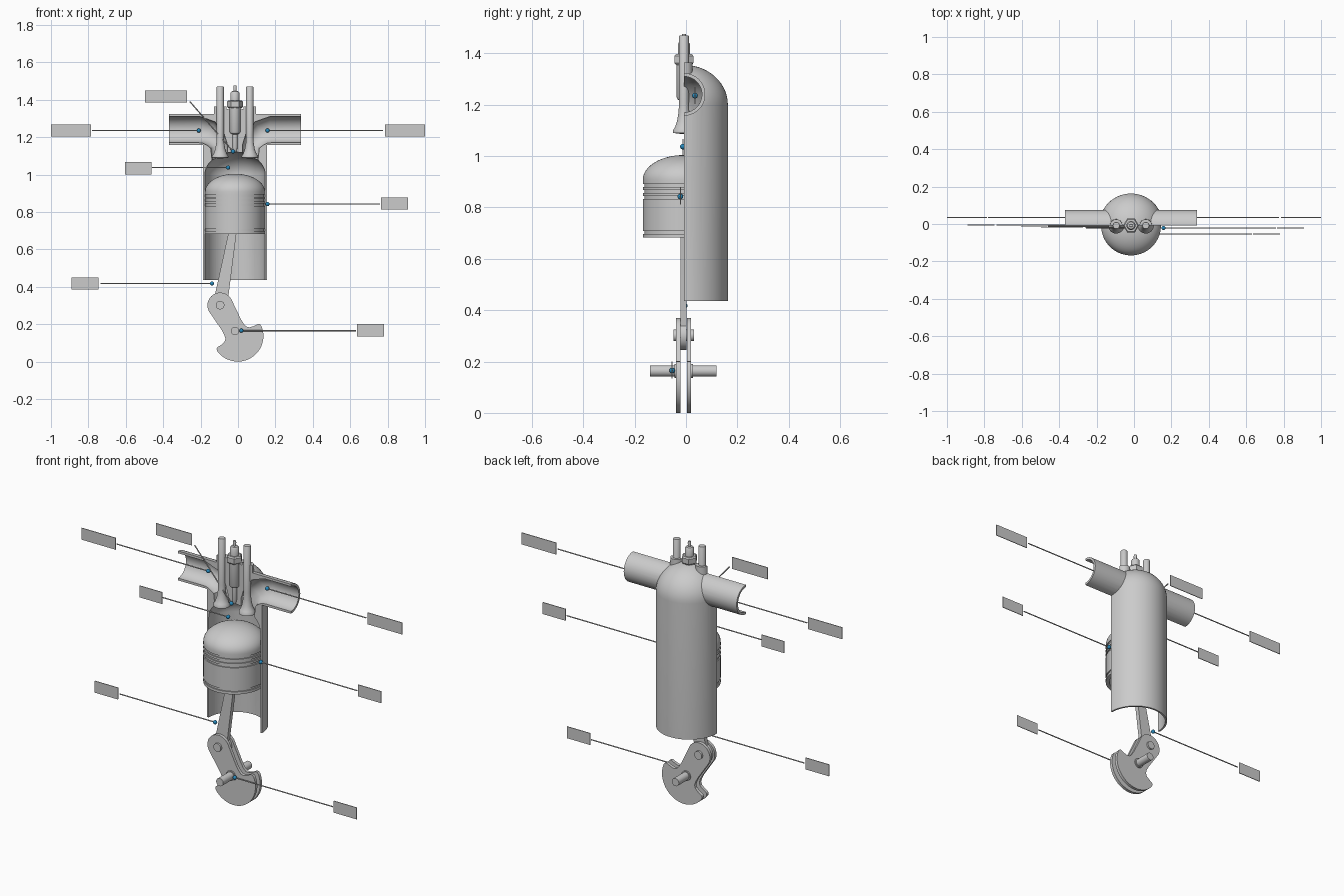
import bpy, bmesh
from math import sin, cos, pi, radians
from mathutils import Vector

if "Cube" in bpy.data.objects:
    bpy.data.objects.remove(bpy.data.objects["Cube"])

XC, YC = -0.016, -0.008          # cylinder axis
YK = -0.0095                     # crank mid plane


def finish(name, bm, angle=35):
    bmesh.ops.remove_doubles(bm, verts=bm.verts, dist=1e-5)
    bmesh.ops.recalc_face_normals(bm, faces=bm.faces)
    me = bpy.data.meshes.new(name)
    bm.to_mesh(me)
    bm.free()
    ob = bpy.data.objects.new(name, me)
    bpy.context.collection.objects.link(ob)
    smooth(ob, angle)
    return ob


def smooth(ob, angle=35):
    bpy.ops.object.select_all(action='DESELECT')
    ob.select_set(True)
    bpy.context.view_layer.objects.active = ob
    bpy.ops.object.shade_smooth_by_angle(angle=radians(angle))


def revolve(name, profile, x=XC, y=YC, segs=64):
    """Turn a list of (radius, z) about a vertical axis."""
    bm = bmesh.new()
    vs = [bm.verts.new((x + r, y, z)) for r, z in profile]
    es = [bm.edges.new(p) for p in zip(vs, vs[1:])]
    bmesh.ops.spin(bm, geom=vs + es, cent=(x, y, 0), axis=(0, 0, 1),
                   angle=2 * pi, steps=segs)
    return finish(name, bm)


def sweep(name, pts, radii, segs=32):
    """Round tube through points, closed at both ends."""
    pts = [Vector(p) for p in pts]
    bm = bmesh.new()
    rings = []
    for i, p in enumerate(pts):
        t = (pts[min(i + 1, len(pts) - 1)] - pts[max(i - 1, 0)]).normalized()
        b = Vector((1, 0, 0)) if abs(t.y) > 0.9 else Vector((0, 1, 0))
        n = b.cross(t).normalized()
        rings.append([bm.verts.new(p + radii[i] * (n * cos(a) + b * sin(a)))
                      for a in (2 * pi * k / segs for k in range(segs))])
    for r0, r1 in zip(rings, rings[1:]):
        for k in range(segs):
            j = (k + 1) % segs
            bm.faces.new((r0[k], r0[j], r1[j], r1[k]))
    bm.faces.new(rings[0])
    bm.faces.new(rings[-1])
    return finish(name, bm)


def rod(name, a, b, r, segs=32):
    return sweep(name, [a, b], [r, r], segs)


def prism(name, outline, y0, y1):
    """Extrude an (x, z) outline along y."""
    bm = bmesh.new()
    f = bm.faces.new([bm.verts.new((x, y0, z)) for x, z in outline])
    g = bmesh.ops.extrude_face_region(bm, geom=[f])['geom']
    bmesh.ops.translate(bm, vec=(0, y1 - y0, 0),
                        verts=[v for v in g if isinstance(v, bmesh.types.BMVert)])
    return finish(name, bm, 25)


def boolean(ob, tool, op):
    m = ob.modifiers.new('bool', 'BOOLEAN')
    m.operation, m.solver, m.object = op, 'EXACT', tool
    bpy.context.view_layer.objects.active = ob
    bpy.ops.object.modifier_apply(modifier=m.name)
    bpy.data.objects.remove(tool)


def dome(r, z, h, n=14):
    return [(r * sin(a), z + h * cos(a)) for a in (pi / 2 * k / n for k in range(n + 1))]


# Cylinder block with domed head, ports and guides, cut open at the front
block = revolve('cylinder_block', dome(0.171, 1.2, 0.155) + [(0.171, 0.435), (0, 0.435)])
boolean(block, rod('pipe', (XC - 0.352, YC, 1.24), (XC + 0.352, YC, 1.24), 0.083, 48), 'UNION')
for s in (-1, 1):
    boolean(block, revolve('guide', [(0, 1.365), (0.033, 1.365), (0.036, 1.24), (0, 1.24)],
                           XC + s * 0.079, segs=32), 'UNION')
boolean(block, revolve('bore', dome(0.161, 1.0, 0.12) + [(0.161, 0.4), (0, 0.4)]), 'DIFFERENCE')
port = [(0.4, 1.24, 0.07), (0.19, 1.24, 0.07), (0.14, 1.225, 0.066),
        (0.105, 1.19, 0.056), (0.085, 1.15, 0.046), (0.079, 1.06, 0.042)]
for s in (-1, 1):
    boolean(block, sweep('port', [(XC + s * x, YC, z) for x, z, r in port],
                         [r for x, z, r in port], 40), 'DIFFERENCE')
boolean(block, prism('front_cut', [(-1, -1), (1, -1), (1, 2), (-1, 2)], -1, YC), 'DIFFERENCE')
smooth(block)

# Valves
for s, name in ((-1, 'intake_valve'), (1, 'exhaust_valve')):
    revolve(name, [(0, 1.47), (0.017, 1.47), (0.019, 1.467), (0.019, 1.21), (0.021, 1.17),
                   (0.027, 1.135), (0.036, 1.11), (0.043, 1.1), (0.043, 1.09), (0, 1.085)],
            XC + s * 0.079, segs=32)

# Injector
revolve('injector_body', [(0, 1.475), (0.007, 1.475), (0.009, 1.465), (0.008, 1.447),
                          (0.018, 1.445), (0.024, 1.436), (0.024, 1.395), (0.029, 1.39),
                          (0.029, 1.23), (0.024, 1.22), (0.014, 1.215), (0.014, 1.145),
                          (0.007, 1.12), (0, 1.118)], segs=32)
revolve('injector_nut', [(0, 1.397), (0.036, 1.397), (0.042, 1.39), (0.042, 1.362),
                         (0.036, 1.355), (0, 1.355)], segs=6)

# Piston: domed crown, ring grooves, hollow skirt
prof = dome(0.16, 0.908, 0.096)
for z in (0.886, 0.862, 0.838, 0.703):
    prof += [(0.16, z + 0.006), (0.154, z + 0.006), (0.154, z - 0.006), (0.16, z - 0.006)]
prof += [(0.16, 0.682), (0.14, 0.682), (0.14, 0.87), (0.1, 0.92), (0, 0.93)]
revolve('piston', prof)

# Connecting rod and wrist pin
SHAFT = Vector((XC, 0.163))
PIN = Vector((-0.096, 0.302))
TOP = Vector((XC, 0.767))
d = (TOP - PIN).normalized()
n = Vector((d.y, -d.x))


def arc(c, u, v, r, a0, a1, k=16):
    return [c + r * (u * cos(a) + v * sin(a))
            for a in (radians(a0 + (a1 - a0) * i / k) for i in range(k + 1))]


neck = [PIN + d * 0.1 + n * 0.034, TOP - d * 0.05 + n * 0.02]
neck2 = [TOP - d * 0.05 - n * 0.02, PIN + d * 0.1 - n * 0.034]
prism('connecting_rod', arc(PIN, d, n, 0.057, 320, 40, 28)[::-1][::-1] and
      arc(PIN, d, n, 0.057, 320, 40, 28)[-1:] + neck +
      arc(TOP, d, n, 0.035, 145, -145, 24) + neck2 +
      arc(PIN, d, n, 0.057, 320, 41, 28)[:-1], YK - 0.012, YK + 0.012)
rod('wrist_pin', (TOP.x, YC - 0.145, TOP.y), (TOP.x, YC + 0.145, TOP.y), 0.022)

# Crank webs with counterweights, shaft ends, collars
u = (PIN - SHAFT).normalized()
v = Vector((u.y, -u.x))
half = arc(Vector((0.159, 0)), Vector((1, 0)), Vector((0, 1)), 0.068, 0, 90, 12)
half += [Vector(p) for p in ((0.04, 0.059), (0.01, 0.06), (-0.01, 0.065), (-0.022, 0.078),
                             (-0.027, 0.1), (-0.028, 0.125), (-0.034, 0.133))]
half += arc(Vector((-0.03, 0)), Vector((1, 0)), Vector((0, 1)), 0.137, 97, 180, 20)
full = half + [Vector((p.x, -p.y)) for p in half[-2:0:-1]]
web = [SHAFT + u * p.x + v * p.y for p in full]
for s, side, end in ((-1, 'front', -0.14), (1, 'rear', 0.118)):
    ya, yb = sorted((YK + s * 0.0125, YK + s * 0.0295))
    prism(side + '_crank_web', web, ya, yb)
    rod(side + '_crankshaft', (SHAFT.x, YK + s * 0.015, SHAFT.y), (SHAFT.x, end, SHAFT.y), 0.022)
    rod(side + '_shaft_collar', (SHAFT.x, YK + s * 0.02, SHAFT.y),
        (SHAFT.x, YK + s * 0.036, SHAFT.y), 0.028)
rod('crank_pin', (PIN.x, YK - 0.04, PIN.y), (PIN.x, YK + 0.04, PIN.y), 0.023)

# Leader lines with blue end dots and blank label plates
blue = bpy.data.materials.new('blue')
blue.diffuse_color = (0.02, 0.25, 0.5, 1)
blue.use_nodes = True
blue.node_tree.nodes["Principled BSDF"].inputs["Base Color"].default_value = blue.diffuse_color
callouts = [  # name, y, dot (x, z), line end (x, z), plate x range, plate z
    ('intake', 0.035, (-0.21, 1.235), (-0.78, 1.235), (-1.0, -0.786), 1.235),
    ('exhaust', 0.035, (0.158, 1.235), (0.775, 1.235), (0.786, 1.0), 1.235),
    ('cylinder', -0.012, (-0.053, 1.037), (-0.46, 1.037), (-0.605, -0.463), 1.033),
    ('injector', -0.02, (-0.027, 1.123), (-0.257, 1.39), (-0.497, -0.273), 1.417),
    ('piston', -0.022, (0.158, 0.842), (0.76, 0.842), (0.765, 0.908), 0.845),
    ('rod', -0.005, (-0.139, 0.417), (-0.735, 0.417), (-0.89, -0.745), 0.417),
    ('crank', -0.054, (0.018, 0.165), (0.63, 0.165), (0.636, 0.78), 0.167)]
for name, y, dot, end, (x0, x1), z in callouts:
    rod(name + '_leader_line', (dot[0], y, dot[1]), (end[0], y, end[1]), 0.0032, 8)
    bm = bmesh.new()
    bmesh.ops.create_uvsphere(bm, u_segments=16, v_segments=10, radius=0.011)
    bmesh.ops.translate(bm, verts=bm.verts, vec=(dot[0], y, dot[1]))
    finish(name + '_dot', bm).data.materials.append(blue)
    prism(name + '_blank_label', [(x0, z - 0.033), (x1, z - 0.033), (x1, z + 0.033),
                                  (x0, z + 0.033)], y - 0.002, y + 0.002)
